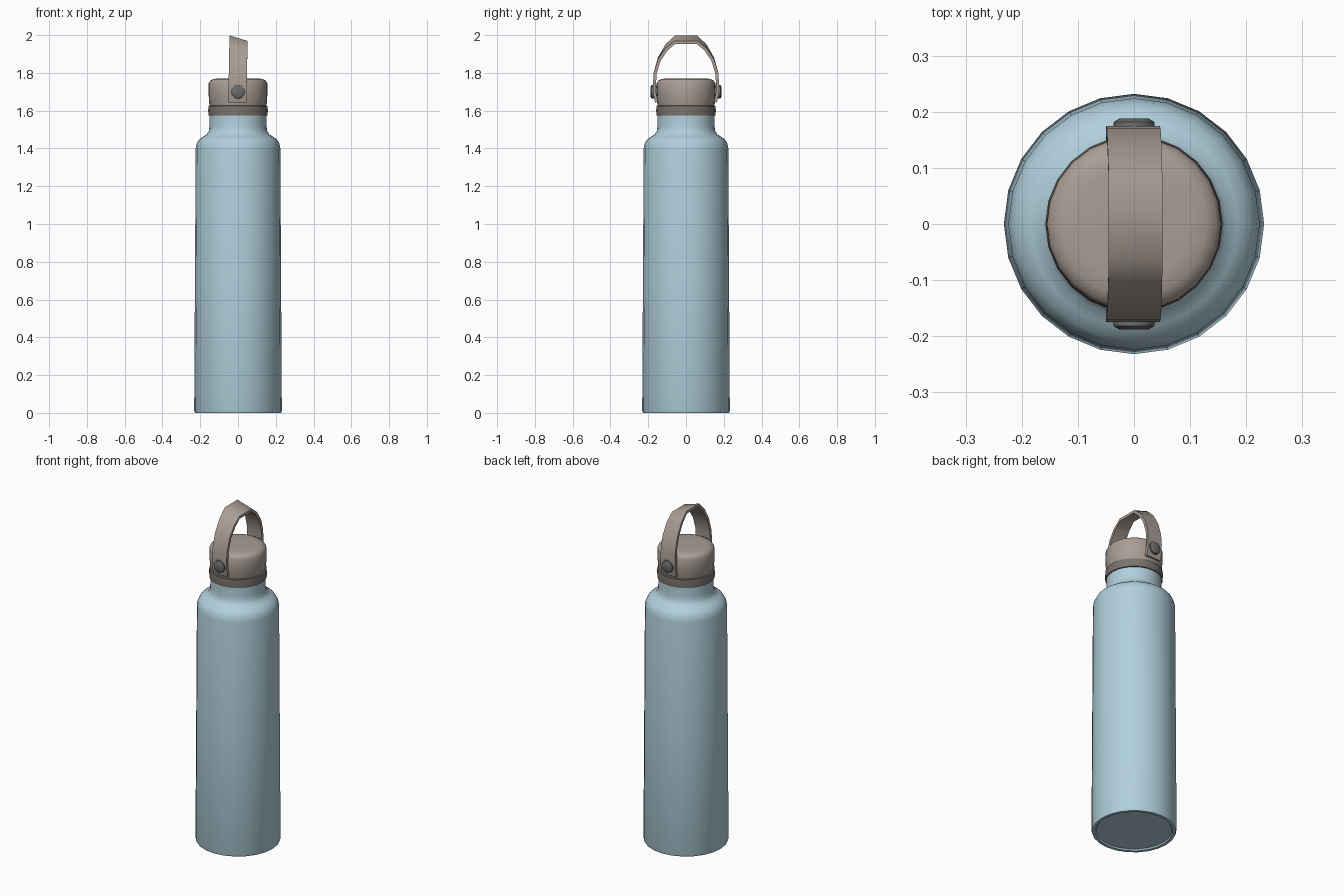
import bpy, bmesh, math
from mathutils import Vector

cube = bpy.data.objects.get("Cube")
if cube:
    bpy.data.objects.remove(cube, do_unlink=True)


def material(name, rgb):
    m = bpy.data.materials.new(name)
    m.use_nodes = True
    m.diffuse_color = (*rgb, 1)
    bsdf = m.node_tree.nodes["Principled BSDF"]
    bsdf.inputs["Base Color"].default_value = (*rgb, 1)
    bsdf.inputs["Roughness"].default_value = 0.6
    return m


BLUE = material("pale blue", (0.44, 0.63, 0.72))
TAUPE = material("warm taupe", (0.40, 0.34, 0.30))
DARK = material("dark taupe", (0.20, 0.175, 0.16))
GREY = material("pivot grey", (0.15, 0.15, 0.15))


def finish(name, bm, mat, angle=40):
    bmesh.ops.recalc_face_normals(bm, faces=bm.faces)
    mesh = bpy.data.meshes.new(name)
    bm.to_mesh(mesh)
    bm.free()
    mesh.materials.append(mat)
    obj = bpy.data.objects.new(name, mesh)
    bpy.context.collection.objects.link(obj)
    bpy.ops.object.select_all(action="DESELECT")
    obj.select_set(True)
    bpy.context.view_layer.objects.active = obj
    bpy.ops.object.shade_smooth_by_angle(angle=math.radians(angle))
    return obj


def lathe(name, profile, mat, sides=24, place=lambda x, y, h: (x, y, h)):
    """Turn (radius, height) points into a capped round part."""
    bm = bmesh.new()
    rings = []
    for r, h in profile:
        turn = [2 * math.pi * i / sides for i in range(sides)]
        rings.append([bm.verts.new(place(r * math.cos(a), r * math.sin(a), h)) for a in turn])
    for low, high in zip(rings, rings[1:]):
        for i in range(sides):
            j = (i + 1) % sides
            bm.faces.new((low[i], low[j], high[j], high[i]))
    bm.faces.new(rings[0])
    bm.faces.new(rings[-1])
    return finish(name, bm, mat)


# Bottle with a slightly recessed base, rounded shoulder and neck
lathe("bottle_body", [(0.205, 0.008), (0.212, 0), (0.228, 0), (0.232, 0.012), (0.228, 0.7),
                      (0.224, 1.4), (0.219, 1.425), (0.206, 1.448), (0.185, 1.463),
                      (0.164, 1.476), (0.154, 1.495), (0.151, 1.52), (0.151, 1.6)], BLUE)

# Collar ring and cap
lathe("collar", [(0.148, 1.572), (0.156, 1.575), (0.158, 1.6), (0.156, 1.624),
                 (0.146, 1.628)], DARK)
lathe("cap", [(0.147, 1.62), (0.152, 1.635), (0.156, 1.69), (0.155, 1.745),
              (0.148, 1.758), (0.13, 1.768), (0.1, 1.771)], TAUPE)

# Carrying strap: half an arch, mirrored to the other side
half = [(0.156, 1.645), (0.166, 1.69), (0.167, 1.74), (0.163, 1.80),
        (0.142, 1.872), (0.103, 1.935), (0.058, 1.976)]
path = [Vector((0, -y, z)) for y, z in half] + [Vector((0, y, z)) for y, z in reversed(half)]
bm = bmesh.new()
sections = []
for i, p in enumerate(path):
    along = (path[min(i + 1, len(path) - 1)] - path[max(i - 1, 0)]).normalized()
    out = Vector((0, -along.z, along.y)) * 0.008
    rise = max(0, (p.z - 1.74) / 0.24)
    ring = []
    for side, face in ((-1, -1), (1, -1), (1, 1), (-1, 1)):
        v = p + out * face
        v.x = side * 0.048 + 0.005 * rise - 0.002
        v.z -= side * 0.015 * rise ** 2
        ring.append(bm.verts.new(v))
    sections.append(ring)
for a, b in zip(sections, sections[1:]):
    for k in range(4):
        n = (k + 1) % 4
        bm.faces.new((a[k], a[n], b[n], b[k]))
bm.faces.new(sections[0])
bm.faces.new(sections[-1])
finish("carry_strap", bm, TAUPE, 50)

# Round pivot buttons holding the strap, front and back
for label, s in (("front", -1), ("back", 1)):
    lathe("pivot_" + label, [(0.03, 0.14), (0.037, 0.174), (0.036, 0.182), (0.026, 0.188)],
          GREY, 12, lambda x, y, h, s=s: (x, s * h, 1.7 + y))
